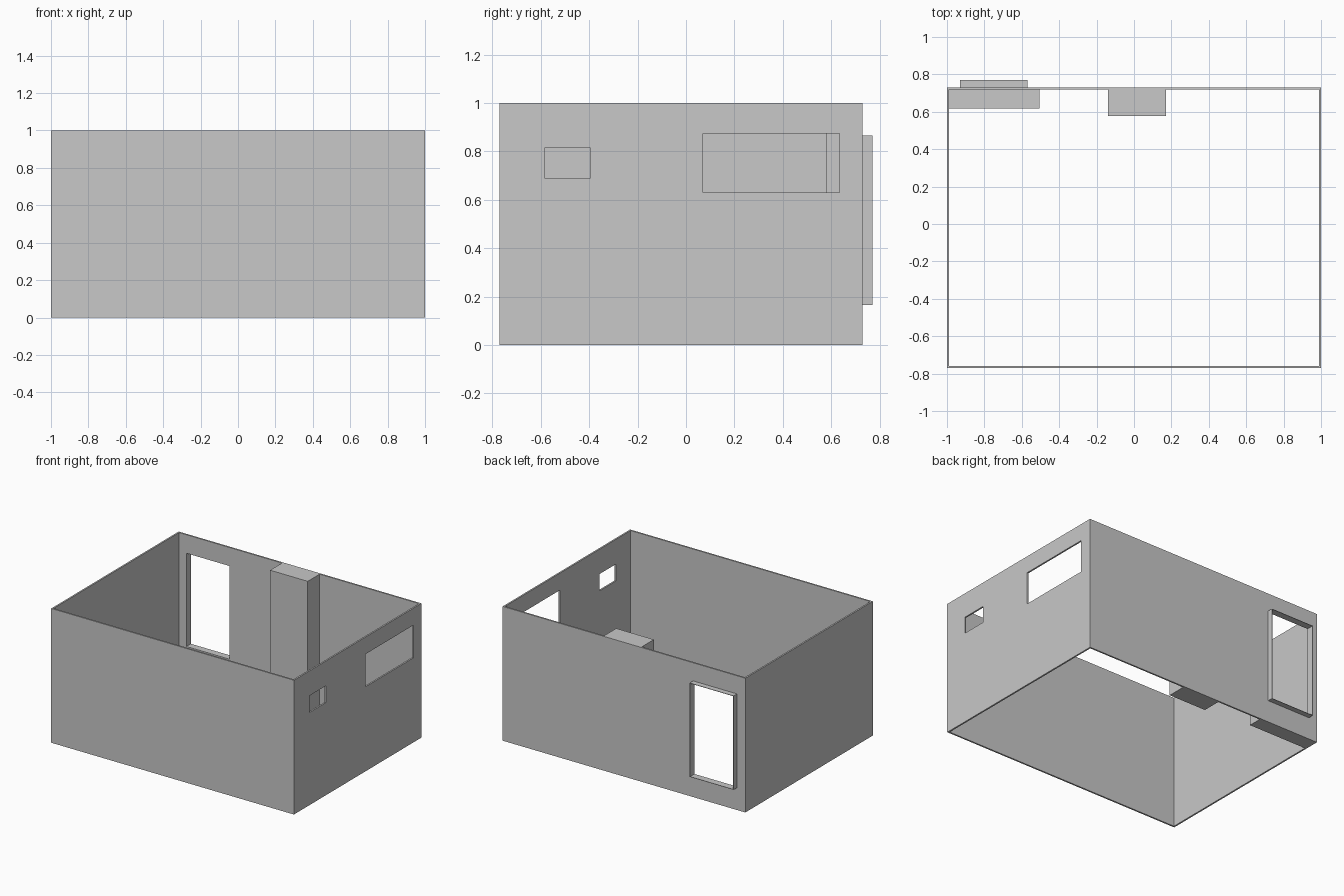
import bpy

cube = bpy.data.objects.get("Cube")
if cube:
    bpy.data.objects.remove(cube, do_unlink=True)

# Single plaster colour
GREY = (0.58, 0.58, 0.58, 1.0)
plaster = bpy.data.materials.new("plaster_grey")
plaster.use_nodes = True
plaster.diffuse_color = GREY
plaster.node_tree.nodes["Principled BSDF"].inputs["Base Color"].default_value = GREY


def box(name, x, y, z):
    """Box spanning the given (low, high) ranges."""
    bpy.ops.mesh.primitive_cube_add(size=1)
    obj = bpy.context.object
    obj.name = obj.data.name = name
    for v in obj.data.vertices:
        v.co = [r[0] if c < 0 else r[1] for c, r in zip(v.co, (x, y, z))]
    obj.data.materials.append(plaster)
    return obj


def cut(obj, x, y, z):
    """Cut a box-shaped opening and discard the cutter."""
    cutter = box("cutter", x, y, z)
    cutter.hide_render = True
    mod = obj.modifiers.new("opening", "BOOLEAN")
    mod.operation = "DIFFERENCE"
    mod.solver = "EXACT"
    mod.object = cutter
    graph = bpy.context.evaluated_depsgraph_get()
    mesh = bpy.data.meshes.new_from_object(obj.evaluated_get(graph))
    obj.modifiers.clear()
    obj.data = mesh
    mesh.name = obj.name
    bpy.data.objects.remove(cutter, do_unlink=True)


WALL = 0.012
FRONT, BACK, FRAME_OUT = -0.77, 0.73, 0.77
INNER_X, INNER_BACK = 1 - WALL, BACK - WALL
DOOR_X, DOOR_Z = (-0.93, -0.57), (0.165, 0.865)
LIP = 0.003

# Walls, open at top and bottom
walls = box("room_walls", (-1, 1), (FRONT, BACK), (0, 1))
cut(walls, (-INNER_X, INNER_X), (FRONT + WALL, INNER_BACK), (-0.1, 1.1))

# Two windows in the side wall, one doorway in the back wall
for y, z in (((-0.585, -0.395), (0.69, 0.815)), ((0.07, 0.635), (0.63, 0.873))):
    cut(walls, (0.9, 1.1), y, z)
cut(walls, DOOR_X, (0.65, 0.8), DOOR_Z)

# Thin door frame standing out behind the back wall
frame = box("door_frame", DOOR_X, (INNER_BACK, FRAME_OUT), DOOR_Z)
cut(frame, (DOOR_X[0] + LIP, DOOR_X[1] - LIP), (0.6, 0.9),
    (DOOR_Z[0] + LIP, DOOR_Z[1] - LIP))

# Full-height pillar and the low step under the door
box("pillar", (-0.14, 0.17), (0.578, INNER_BACK), (0, 1))
box("door_step", (-INNER_X, -0.505), (0.617, INNER_BACK), (0, 0.083))
